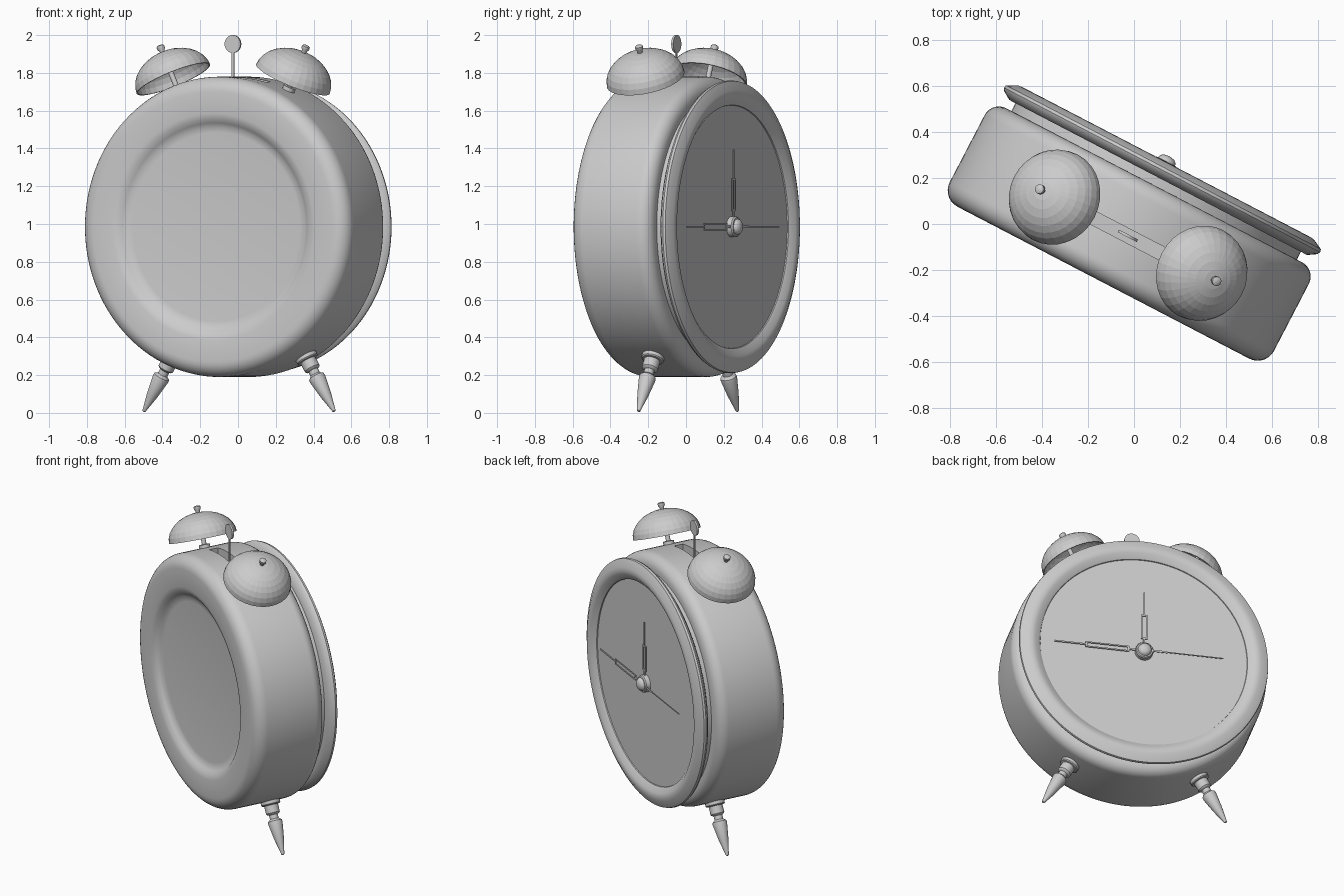
import bpy, bmesh, math
from mathutils import Matrix

if "Cube" in bpy.data.objects:
    bpy.data.objects.remove(bpy.data.objects["Cube"])

CZ = 0.985                                                # height of the dial centre
TURN = Matrix.Rotation(math.radians(-27.5), 4, 'Z')       # whole clock is turned
AXIAL = TURN @ Matrix.Translation((0, 0, CZ)) @ Matrix.Rotation(math.radians(-90), 4, 'X')


def radial(deg, n):
    """Frame whose z axis points outward from the clock centre."""
    return TURN @ Matrix.Translation((0, n, CZ)) @ Matrix.Rotation(math.radians(deg), 4, 'Y')


def finish(name, bm, matrix, smooth=True):
    bmesh.ops.recalc_face_normals(bm, faces=bm.faces)
    mesh = bpy.data.meshes.new(name)
    bm.to_mesh(mesh)
    bm.free()
    ob = bpy.data.objects.new(name, mesh)
    bpy.context.collection.objects.link(ob)
    ob.matrix_world = matrix
    if smooth:
        bpy.ops.object.select_all(action='DESELECT')
        ob.select_set(True)
        bpy.context.view_layer.objects.active = ob
        bpy.ops.object.shade_smooth_by_angle(angle=math.radians(35))
    return ob


def lathe(name, profile, matrix, segs=32, smooth=True):
    """Revolve (radius, height) points about z."""
    bm = bmesh.new()
    vs = [bm.verts.new((r, 0, h)) for r, h in profile]
    es = [bm.edges.new(p) for p in zip(vs, vs[1:])]
    bmesh.ops.spin(bm, geom=vs + es, cent=(0, 0, 0), axis=(0, 0, 1),
                   angle=math.tau, steps=segs, use_duplicate=False)
    bmesh.ops.remove_doubles(bm, verts=bm.verts, dist=1e-5)
    return finish(name, bm, matrix, smooth)


def boxes(name, parts, matrix):
    """Several boxes (centre, size) in one object."""
    bm = bmesh.new()
    for c, s in parts:
        bmesh.ops.create_cube(bm, size=1, matrix=Matrix.Translation(c) @ Matrix.Diagonal((*s, 1)))
    return finish(name, bm, matrix, False)


def arc(r, h, rad, a0, a1, n=7):
    angles = [math.radians(a0 + (a1 - a0) * i / n) for i in range(n + 1)]
    return [(r + rad * math.cos(a), h + rad * math.sin(a)) for a in angles]


# Drum body with a dished back, rounded rims and a neck for the bezel
body = lathe("body",
             [(0, -0.25), (0.50, -0.247), (0.53, -0.251), (0.55, -0.265), (0.57, -0.281), (0.60, -0.288)]
             + arc(0.715, -0.208, 0.08, -90, 0) + arc(0.725, 0.12, 0.07, 0, 90)
             + [(0.70, 0.19), (0.70, 0.235), (0, 0.235)], AXIAL, 128)

# Slot for the hammer
cutter = boxes("slot_cutter", [((0, -0.058, 0.80), (0.42, 0.06, 0.16))],
               TURN @ Matrix.Translation((0, 0, CZ)))
cutter.hide_render = True
cutter.hide_viewport = True
cut = body.modifiers.new("slot", 'BOOLEAN')
cut.object = cutter
cut.operation = 'DIFFERENCE'
cut.solver = 'EXACT'

# Bezel and dial
lathe("bezel", [(0.68, 0.228), (0.73, 0.228), (0.768, 0.252), (0.775, 0.265), (0.772, 0.278),
                (0.725, 0.302), (0.70, 0.304), (0.68, 0.30), (0.645, 0.276), (0.64, 0.26)], AXIAL, 128)
lathe("dial", [(0, 0.27), (0.65, 0.27)], AXIAL, 128)

# Hands: open frame with a fine pointer
def hand(name, deg, start, end, tip, n):
    mid, span = (start + end) / 2, end - start
    boxes(name, [((0, 0, start / 2), (0.012, 0.006, start)),
                 ((-0.015, 0, mid), (0.008, 0.006, span)),
                 ((0.015, 0, mid), (0.008, 0.006, span)),
                 ((0, 0, start), (0.038, 0.006, 0.01)),
                 ((0, 0, end), (0.038, 0.006, 0.01)),
                 ((0, 0, (end + tip) / 2), (0.009, 0.006, tip - end))], radial(deg, n))


hand("hour_hand", 0, 0.09, 0.25, 0.41, 0.285)
hand("minute_hand", 90, 0.10, 0.36, 0.56, 0.294)
boxes("second_hand", [((0, 0, 0.245), (0.006, 0.004, 0.49)),
                      ((0, 0, 0.08), (0.012, 0.004, 0.12))], radial(-90, 0.302))
lathe("hand_cap", [(0.055, 0.268), (0.055, 0.298), (0.05, 0.305), (0.042, 0.306), (0.038, 0.318),
                   (0.026, 0.328), (0, 0.333)], AXIAL, 32)

# Hammer
boxes("hammer_stem", [((0, -0.058, 0.825), (0.014, 0.007, 0.23))],
      TURN @ Matrix.Translation((0, 0, CZ)))
lathe("hammer_head", [(0, -0.006), (0.047, -0.006), (0.047, 0.006), (0, 0.006)],
      TURN @ Matrix.Translation((0, -0.058, 1.953)) @ Matrix.Rotation(math.radians(90), 4, 'X'), 32)

# Bells and legs, mirrored left and right
R, H, BASE = 0.21, 0.155, 0.86
dome = [(math.cos(math.pi / 16 * i) * R, BASE + math.sin(math.pi / 16 * i) * H) for i in range(9)]
dome[-1] = (0, BASE + H)
inner = [(r * 0.965, BASE + (h - BASE) * 0.95) for r, h in dome]
for side, s in (("left", -1), ("right", 1)):
    m = radial(24.5 * s, -0.055)
    lathe(side + "_bell", inner[::-1] + dome, m, 32, False)
    lathe(side + "_bell_post", [(0, 0.77), (0.034, 0.77), (0.034, 0.815), (0.014, 0.817),
                                (0.014, 1.01), (0, 1.01)], m, 16)
    lathe(side + "_bell_knob", [(0, 1.0), (0.013, 1.0), (0.014, 1.025), (0.021, 1.035),
                                (0.021, 1.05), (0.014, 1.055), (0, 1.056)], m, 16)
    lathe(side + "_leg", [(0, 0.76), (0.06, 0.76), (0.06, 0.812), (0.055, 0.818), (0.043, 0.82),
                          (0.043, 0.868), (0.038, 0.875), (0.027, 0.88), (0.027, 0.905), (0.043, 0.918),
                          (0.045, 0.93), (0.03, 1.03), (0.009, 1.128), (0, 1.134)],
          radial(149.8 * s, 0.012), 24)
